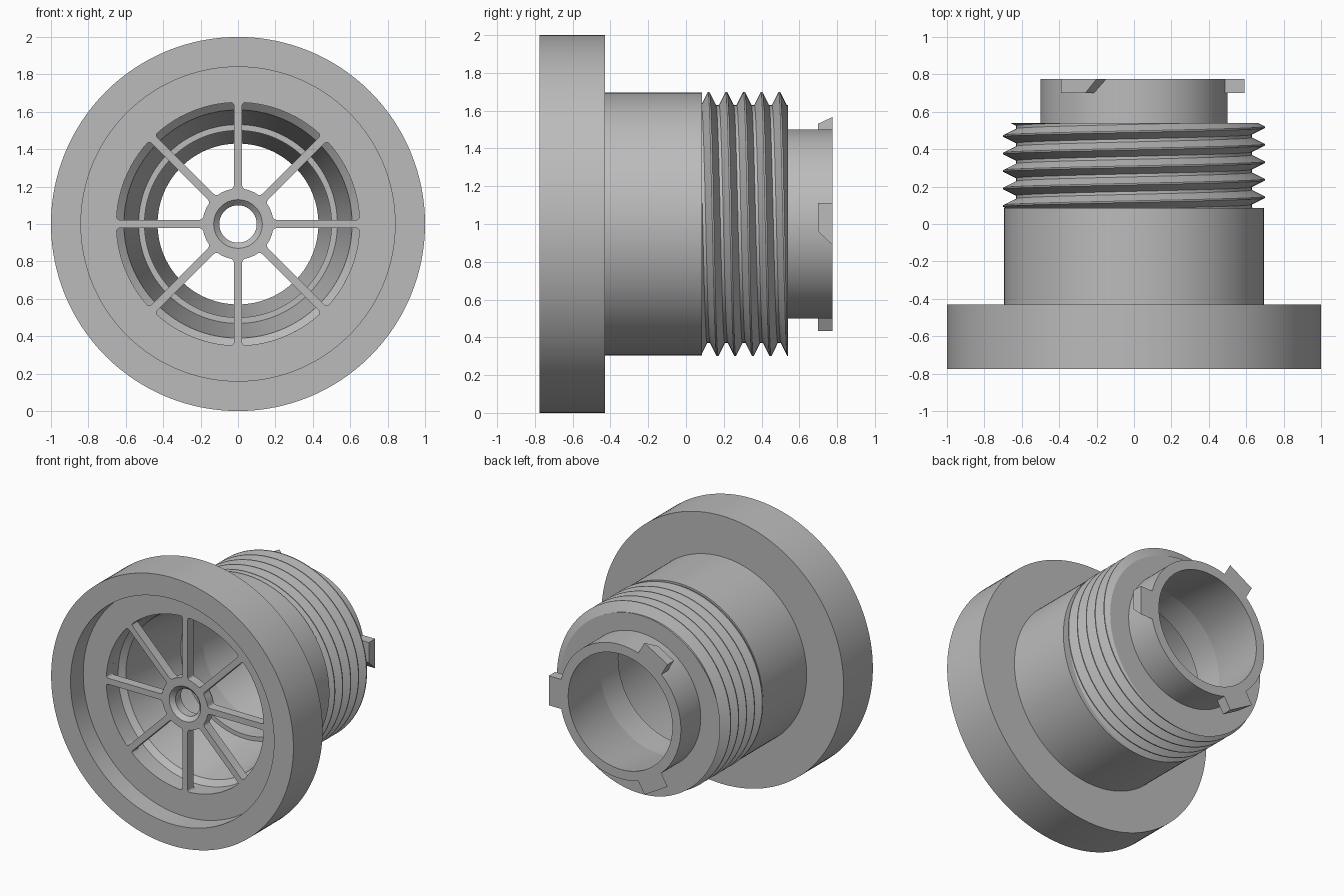
import bpy, bmesh
from math import sin, cos, pi, asin, radians
from mathutils import Matrix

old = bpy.data.objects.get("Cube")
if old:
    bpy.data.objects.remove(old, do_unlink=True)

SEG = 128
AXIS_Z = 1.0

grey = bpy.data.materials.new("plain grey")
grey.use_nodes = True
grey.diffuse_color = (0.5, 0.5, 0.5, 1)
grey.node_tree.nodes["Principled BSDF"].inputs["Base Color"].default_value = (0.5, 0.5, 0.5, 1)


def polar(r, a, y):
    """Point at radius r and angle a around the main axis."""
    return (r * cos(a), y, AXIS_Z + r * sin(a))


def finish(name, bm, smooth=True):
    bmesh.ops.remove_doubles(bm, verts=bm.verts, dist=1e-5)
    bmesh.ops.recalc_face_normals(bm, faces=bm.faces)
    mesh = bpy.data.meshes.new(name)
    bm.to_mesh(mesh)
    bm.free()
    mesh.materials.append(grey)
    ob = bpy.data.objects.new(name, mesh)
    bpy.context.collection.objects.link(ob)
    if smooth:
        shade(ob)
    return ob


def select(ob):
    bpy.ops.object.select_all(action="DESELECT")
    ob.select_set(True)
    bpy.context.view_layer.objects.active = ob


def shade(ob):
    select(ob)
    bpy.ops.object.shade_smooth_by_angle(angle=radians(20))


def sweep(name, section):
    """Sweep a closed section(angle) -> [(radius, y)] once around the axis."""
    bm = bmesh.new()
    rows = []
    for i in range(SEG + 1):
        a = 2 * pi * i / SEG
        rows.append([bm.verts.new(polar(r, a, y)) for r, y in section(a)])
    for p, q in zip(rows, rows[1:]):
        for j in range(len(p)):
            k = (j + 1) % len(p)
            bm.faces.new((p[j], p[k], q[k], q[j]))
    return finish(name, bm)


def prism(bm, outline, y0, y1):
    """Extrude an outline of (x, z) points along y; returns the y edges."""
    a = [bm.verts.new((x, y0, z)) for x, z in outline]
    b = [bm.verts.new((x, y1, z)) for x, z in outline]
    bm.faces.new(a)
    bm.faces.new(b[::-1])
    n = len(a)
    for i in range(n):
        j = (i + 1) % n
        bm.faces.new((a[i], b[i], b[j], a[j]))
    return [bm.edges.get((a[i], b[i])) for i in range(n)]


# Flange, barrel and rear collar, with recessed front and tapered bore
FLOOR, PLATE_BACK = -0.625, -0.555
body = [(1.0, -0.775), (1.0, -0.43), (0.695, -0.43), (0.695, 0.085),
        (0.5, 0.085), (0.5, 0.775), (0.43, 0.775), (0.61, -0.45),
        (0.65, -0.485), (0.65, PLATE_BACK), (0.70, PLATE_BACK),
        (0.70, FLOOR), (0.84, FLOOR), (0.84, -0.775)]
sweep("flanged_body", lambda a: body)

# Helical screw thread
PITCH, START, END = 0.0935, 0.085, 0.54
CREST, ROOT = 0.70, 0.63
FLAT_CREST, FLAT_ROOT = 0.004, PITCH / 2 - 0.008


def thread_section(a):
    pts = [(0.5, START)]
    base = 0.12 + PITCH * (pi / 2 - a) / (2 * pi)
    for k in range(-2, 8):
        crest = base + k * PITCH
        for d in (-FLAT_ROOT, -FLAT_CREST, FLAT_CREST, FLAT_ROOT):
            y = min(max(crest + d, START), END)
            off = abs((y - base + PITCH / 2) % PITCH - PITCH / 2)
            t = (off - FLAT_CREST) / (FLAT_ROOT - FLAT_CREST)
            pts.append((CREST + (ROOT - CREST) * min(max(t, 0), 1), y))
    pts.append((0.5, END))
    return pts


sweep("screw_thread", thread_section)

# Spoked plate: a disc with eight rounded openings and a hub hole
bm = bmesh.new()
prism(bm, [polar(0.70, 2 * pi * i / SEG, 0)[::2] for i in range(SEG)], FLOOR, PLATE_BACK)
plate = finish("spoked_plate", bm, smooth=False)

bm = bmesh.new()
HALF_SPOKE, OUTER_N, INNER_N = 0.0225, 12, 4
corners = []
for s in range(8):
    outline = []
    for r, n, flip in ((0.65, OUTER_N, 1), (0.19, INNER_N, -1)):
        gap = asin(HALF_SPOKE / r)
        half = pi / 8 - gap
        mid = (s + 0.5) * pi / 4
        for i in range(n):
            a = mid + flip * half * (2 * i / (n - 1) - 1)
            outline.append(polar(r, a, 0)[::2])
    edges = prism(bm, outline, FLOOR - 0.1, PLATE_BACK + 0.1)
    corners += [edges[i] for i in (0, OUTER_N - 1, OUTER_N, -1)]
bmesh.ops.bevel(bm, geom=corners, offset=0.015, segments=3, profile=0.5, affect="EDGES")
HUB_R = 0.17
prism(bm, [polar(HUB_R, 2 * pi * i / SEG, 0)[::2] for i in range(SEG)],
      FLOOR - 0.1, PLATE_BACK + 0.1)
cutter = finish("opening_cutter", bm, smooth=False)
cutter.hide_render = True

cut = plate.modifiers.new("openings", "BOOLEAN")
cut.operation, cut.solver, cut.object = "DIFFERENCE", "EXACT", cutter
select(plate)
bpy.ops.object.modifier_apply(modifier=cut.name)
bpy.data.objects.remove(cutter, do_unlink=True)
shade(plate)

# Hub with chamfered through hole
hub = [(HUB_R, FLOOR), (HUB_R, -0.53), (0.10, -0.53), (0.10, -0.595), (0.13, FLOOR)]
sweep("hub", lambda a: hub)

# Three locking tabs on the collar, each with one slanted side
tab_side = [(0.70, 0.11), (0.775, 0.11), (0.775, -0.11), (0.70, -0.04)]
for n in range(3):
    bm = bmesh.new()
    inner = [bm.verts.new((0.47, y, z)) for y, z in tab_side]
    outer = [bm.verts.new((0.59, y, z)) for y, z in tab_side]
    bm.faces.new(inner)
    bm.faces.new(outer[::-1])
    for i in range(4):
        j = (i + 1) % 4
        bm.faces.new((inner[i], outer[i], outer[j], inner[j]))
    turn = Matrix.Translation((0, 0, AXIS_Z)) @ Matrix.Rotation(-2 * pi * n / 3, 4, "Y")
    bm.transform(turn)
    finish(f"locking_tab_{n + 1}", bm, smooth=False)
